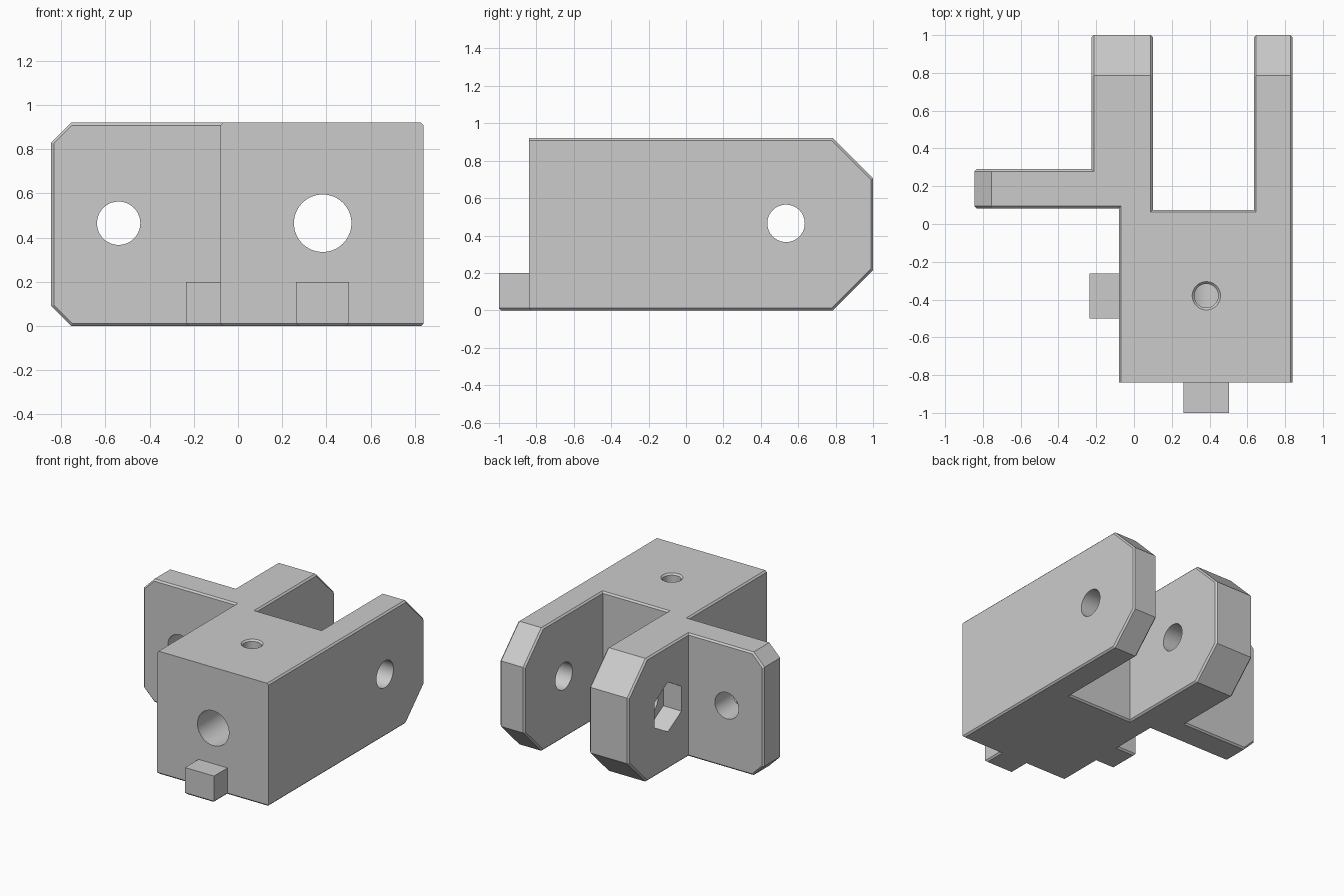
import bpy
import bmesh
import math
from mathutils import Vector

cube = bpy.data.objects.get("Cube")
if cube:
    bpy.data.objects.remove(cube, do_unlink=True)

grey = bpy.data.materials.new("plain grey")
grey.use_nodes = True
colour = (0.6, 0.6, 0.6, 1)
grey.diffuse_color = colour
grey.node_tree.nodes["Principled BSDF"].inputs["Base Color"].default_value = colour

H = 0.92        # body height
MID = 0.465     # height of the bores
FRONT = -0.84   # front face of the block
EDGE = 0.012    # small edge break


def extrude(points, direction):
    """Closed prism from a flat outline."""
    bm = bmesh.new()
    face = bm.faces.new([bm.verts.new(p) for p in points])
    new = bmesh.ops.extrude_face_region(bm, geom=[face], use_keep_orig=True)["geom"]
    verts = [g for g in new if isinstance(g, bmesh.types.BMVert)]
    bmesh.ops.translate(bm, verts=verts, vec=direction)
    bmesh.ops.recalc_face_normals(bm, faces=bm.faces[:])
    return bm


def make(name, bm):
    mesh = bpy.data.meshes.new(name)
    bm.to_mesh(mesh)
    bm.free()
    mesh.materials.append(grey)
    ob = bpy.data.objects.new(name, mesh)
    bpy.context.collection.objects.link(ob)
    return ob


def bore(axis, centre, radius, start, end, sides=64):
    """Cylinder cutter along an axis; vertices begin on the second cross axis."""
    a, b = [i for i in range(3) if i != axis]
    points = []
    for k in range(sides):
        t = math.tau * k / sides
        p = [0, 0, 0]
        p[axis] = start
        p[a] = centre[0] + radius * math.sin(t)
        p[b] = centre[1] + radius * math.cos(t)
        points.append(p)
    direction = Vector((0, 0, 0))
    direction[axis] = end - start
    return make("bore_cutter", extrude(points, direction))


def slice_off(bm, point, normal):
    cut = bmesh.ops.bisect_plane(bm, geom=bm.verts[:] + bm.edges[:] + bm.faces[:],
                                 plane_co=point, plane_no=normal, clear_outer=True)
    edges = [g for g in cut["geom_cut"] if isinstance(g, bmesh.types.BMEdge)]
    bmesh.ops.holes_fill(bm, edges=edges)
    bmesh.ops.recalc_face_normals(bm, faces=bm.faces[:])


# Body: block, two fork arms and a side tab in one outline
outline = [(-0.08, FRONT), (0.84, FRONT), (0.84, 1), (0.635, 1), (0.635, 0.075),
           (0.1, 0.075), (0.1, 1), (-0.225, 1), (-0.225, 0.29), (-0.845, 0.29),
           (-0.845, 0.083), (-0.08, 0.083)]
bm = extrude([(x, y, 0) for x, y in outline], (0, 0, H))

# Cut corners of the arms and the tab
for z, up in ((H, 1), (0, -1)):
    slice_off(bm, (0, 0.785, z), (0, 1, up))
    slice_off(bm, (-0.755, 0, z), (-1, 0, up))

# Edge break on right-angled outer edges, leaving the front face sharp above
breaks = []
for e in bm.edges:
    on_front = all(abs(v.co.y - FRONT) < 0.001 for v in e.verts)
    on_base = all(v.co.z < 0.001 for v in e.verts)
    if e.calc_face_angle_signed(0) > 1.5 and (on_base or not on_front):
        breaks.append(e)
bmesh.ops.bevel(bm, geom=breaks, offset=EDGE, segments=1, affect="EDGES", profile=0.5)
body = make("body", bm)

# Bores, hexagonal nut pocket and countersunk top hole
cutters = [
    bore(1, (0.383, MID), 0.13, -1.2, 0.3),
    bore(1, (-0.54, MID), 0.098, -0.1, 0.5),
    bore(0, (0.535, MID), 0.1, -0.5, 1.1),
    bore(0, (0.535, MID), 0.185, -0.4, -0.075, sides=6),
    bore(2, (0.383, -0.38), 0.063, MID, 1.2),
]
sink = bmesh.new()
bmesh.ops.create_cone(sink, cap_ends=True, segments=64, radius1=0.063,
                      radius2=0.063 + 3 * EDGE, depth=3 * EDGE)
bmesh.ops.translate(sink, verts=sink.verts[:], vec=(0.383, -0.38, H + EDGE / 2))
cutters.append(make("countersink_cutter", sink))

bpy.context.view_layer.objects.active = body
for cutter in cutters:
    cutter.hide_render = True
    mod = body.modifiers.new("cut", "BOOLEAN")
    mod.operation = "DIFFERENCE"
    mod.solver = "EXACT"
    mod.object = cutter
    bpy.ops.object.modifier_apply(modifier=mod.name)
    bpy.data.objects.remove(cutter, do_unlink=True)

bpy.ops.object.select_all(action="DESELECT")
body.select_set(True)
bpy.ops.object.shade_smooth_by_angle(angle=math.radians(30))


# Small locating lugs at the foot of the block
def lug(name, x0, x1, y0, y1):
    bm = extrude([(x0, y0, 0), (x1, y0, 0), (x1, y1, 0), (x0, y1, 0)], (0, 0, 0.2))
    base = [e for e in bm.edges if all(v.co.z < 0.001 for v in e.verts)]
    bmesh.ops.bevel(bm, geom=base, offset=EDGE, segments=1, affect="EDGES", profile=0.5)
    make(name, bm)


lug("front_lug", 0.262, 0.502, -1, FRONT + 0.03)
lug("side_lug", -0.235, -0.05, -0.5, -0.262)
